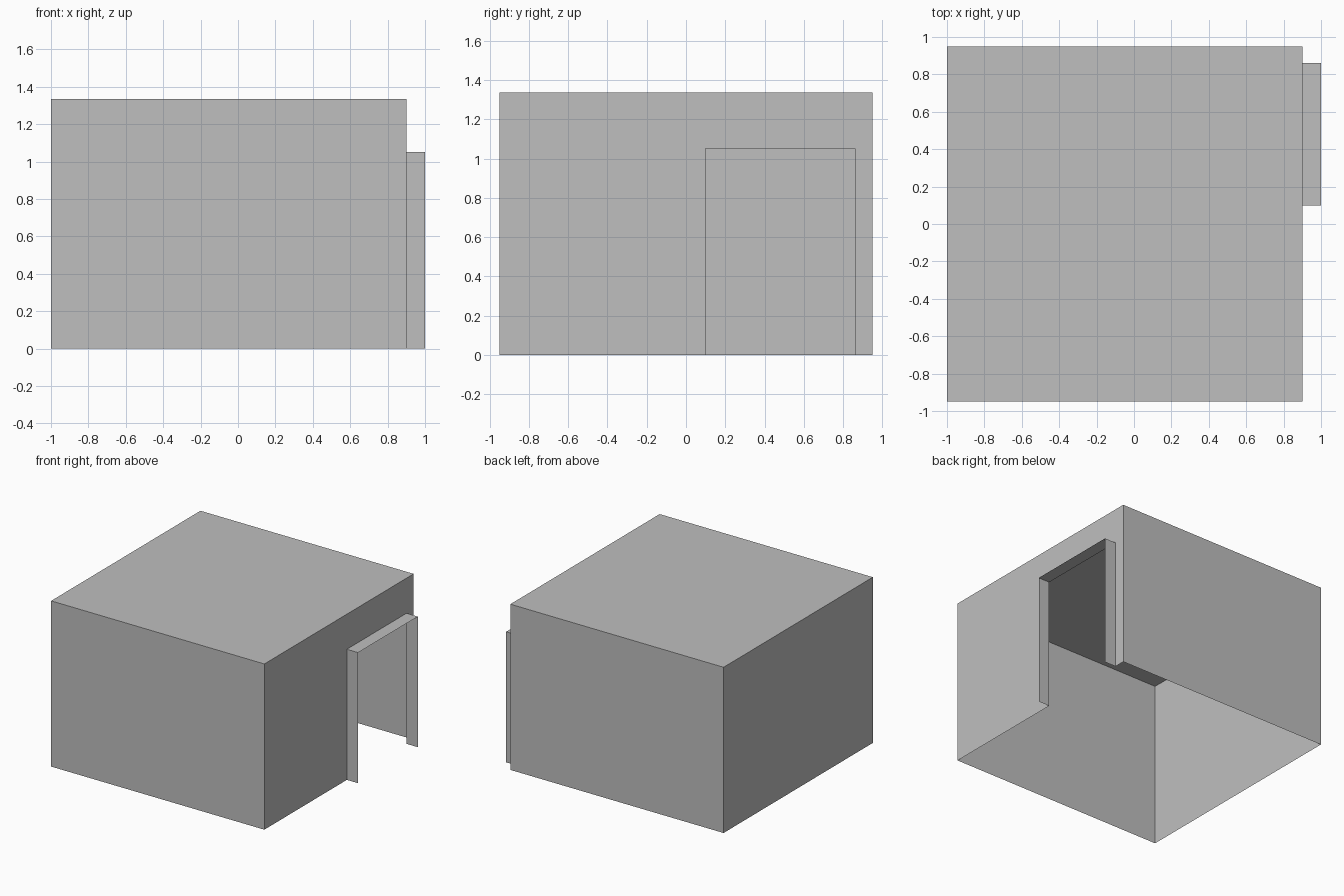
import bpy
import bmesh

cube = bpy.data.objects.get("Cube")
if cube:
    bpy.data.objects.remove(cube, do_unlink=True)

# Room and doorway dimensions
LEFT, RIGHT, PORCH = -1.0, 0.9, 1.0
HALF_DEPTH, HEIGHT = 0.95, 1.335
DOOR_NEAR, DOOR_FAR, DOOR_TOP = 0.1, 0.86, 1.052

# Single plain colour
COLOR = (0.52, 0.52, 0.52, 1.0)
grey = bpy.data.materials.new("plain grey")
grey.use_nodes = True
grey.diffuse_color = COLOR
grey.node_tree.nodes["Principled BSDF"].inputs["Base Color"].default_value = COLOR


def add_part(name, bm):
    mesh = bpy.data.meshes.new(name)
    bm.to_mesh(mesh)
    bm.free()
    mesh.materials.append(grey)
    obj = bpy.data.objects.new(name, mesh)
    bpy.context.collection.objects.link(obj)
    return obj


# Doorway outline, an arch standing on the ground
arch = [(DOOR_NEAR, 0), (DOOR_NEAR, DOOR_TOP), (DOOR_FAR, DOOR_TOP), (DOOR_FAR, 0)]

# Room shell: open underneath, its doorway side left for the cut wall
bm = bmesh.new()
bmesh.ops.create_cube(bm, size=1)
for v in bm.verts:
    v.co.x = RIGHT if v.co.x > 0 else LEFT
    v.co.y *= 2 * HALF_DEPTH
    v.co.z = HEIGHT if v.co.z > 0 else 0
bm.normal_update()
unwanted = [f for f in bm.faces if f.normal.z < -0.5 or f.normal.x > 0.5]
bmesh.ops.delete(bm, geom=unwanted, context='FACES')

# Doorway wall: one flat face going round the arch
outline = [(-HALF_DEPTH, 0)] + arch + [
    (HALF_DEPTH, 0), (HALF_DEPTH, HEIGHT), (-HALF_DEPTH, HEIGHT)]
bm.faces.new([bm.verts.new((RIGHT, y, z)) for y, z in outline])
bmesh.ops.remove_doubles(bm, verts=bm.verts, dist=0.0001)
add_part("room_shell", bm)

# Door surround: thin jambs and lintel pulled out from the arch
bm = bmesh.new()
inner = [bm.verts.new((RIGHT, y, z)) for y, z in arch]
outer = [bm.verts.new((PORCH, y, z)) for y, z in arch]
for i in range(len(arch) - 1):
    bm.faces.new((inner[i], outer[i], outer[i + 1], inner[i + 1]))
add_part("door_surround", bm)
